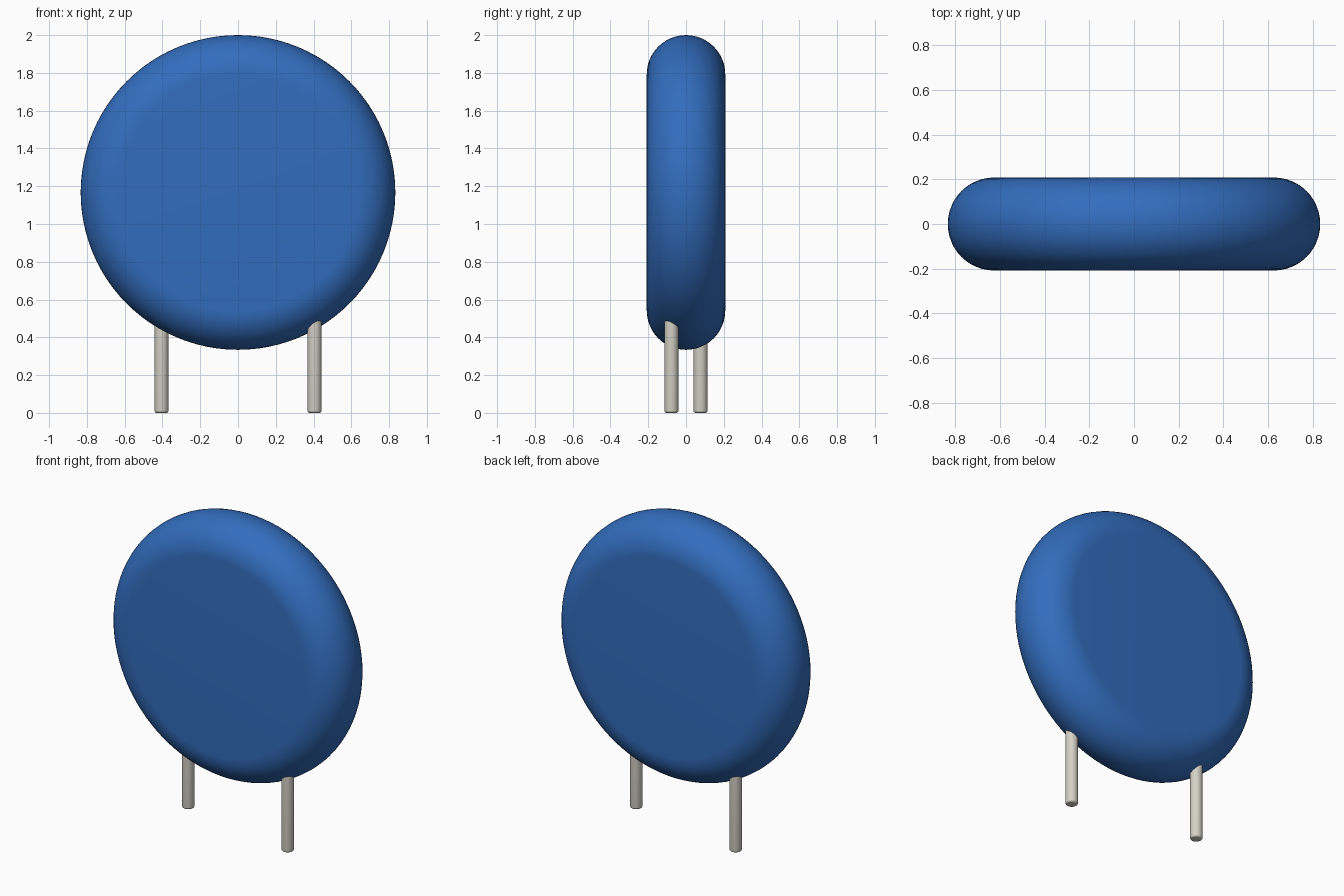
import bpy
import bmesh
import math
from mathutils import Matrix, Vector

cube = bpy.data.objects.get("Cube")
if cube:
    bpy.data.objects.remove(cube, do_unlink=True)


def material(name, color):
    mat = bpy.data.materials.new(name)
    mat.use_nodes = True
    mat.diffuse_color = (*color, 1)
    mat.node_tree.nodes["Principled BSDF"].inputs["Base Color"].default_value = (*color, 1)
    return mat


def lathe(name, profile, steps, mat, matrix):
    """Spin a (radius, height) profile round z, then place it with matrix."""
    bm = bmesh.new()
    verts = [bm.verts.new((r, 0, h)) for r, h in profile]
    edges = [bm.edges.new(pair) for pair in zip(verts, verts[1:])]
    bmesh.ops.spin(bm, geom=verts + edges, cent=(0, 0, 0), axis=(0, 0, 1),
                   angle=math.tau, steps=steps, use_duplicate=False)
    bmesh.ops.remove_doubles(bm, verts=bm.verts, dist=1e-4)
    bmesh.ops.transform(bm, matrix=matrix, verts=bm.verts)
    bmesh.ops.recalc_face_normals(bm, faces=bm.faces)
    mesh = bpy.data.meshes.new(name)
    bm.to_mesh(mesh)
    bm.free()
    mesh.materials.append(mat)
    obj = bpy.data.objects.new(name, mesh)
    bpy.context.collection.objects.link(obj)
    bpy.ops.object.select_all(action="DESELECT")
    obj.select_set(True)
    bpy.context.view_layer.objects.active = obj
    bpy.ops.object.shade_smooth_by_angle(angle=math.radians(35))
    return obj


def arc(center_r, center_h, radius, start, end, count):
    angles = [math.radians(start + (end - start) * i / count) for i in range(count + 1)]
    return [(center_r + radius * math.cos(a), center_h + radius * math.sin(a)) for a in angles]


blue = material("blue coating", (0.032, 0.152, 0.51))
metal = material("tinned metal", (0.66, 0.64, 0.56))

# Round disc body with a fully rounded rim, standing upright
RADIUS, HALF = 0.833, 0.208
flat = RADIUS - HALF
body_profile = [(0, -HALF)] + arc(flat, 0, HALF, -90, 90, 24) + [(0, HALF)]
lathe("disc_body", body_profile, 96, blue,
      Matrix.Translation((0, 0, 2 - RADIUS)) @ Matrix.Rotation(math.radians(90), 4, "X"))

# Two staggered wire leads with softened tips, sunk into the body
LEAD, TIP = 0.037, 0.012
lead_profile = [(0, 0)] + arc(LEAD - TIP, TIP, TIP, -90, 0, 5) + [(LEAD, 0.62), (0, 0.62)]
for side, sign in (("left", 1), ("right", -1)):
    lathe(side + "_lead", lead_profile, 32, metal,
          Matrix.Translation(Vector((0.405, -0.077, 0)) * sign))
